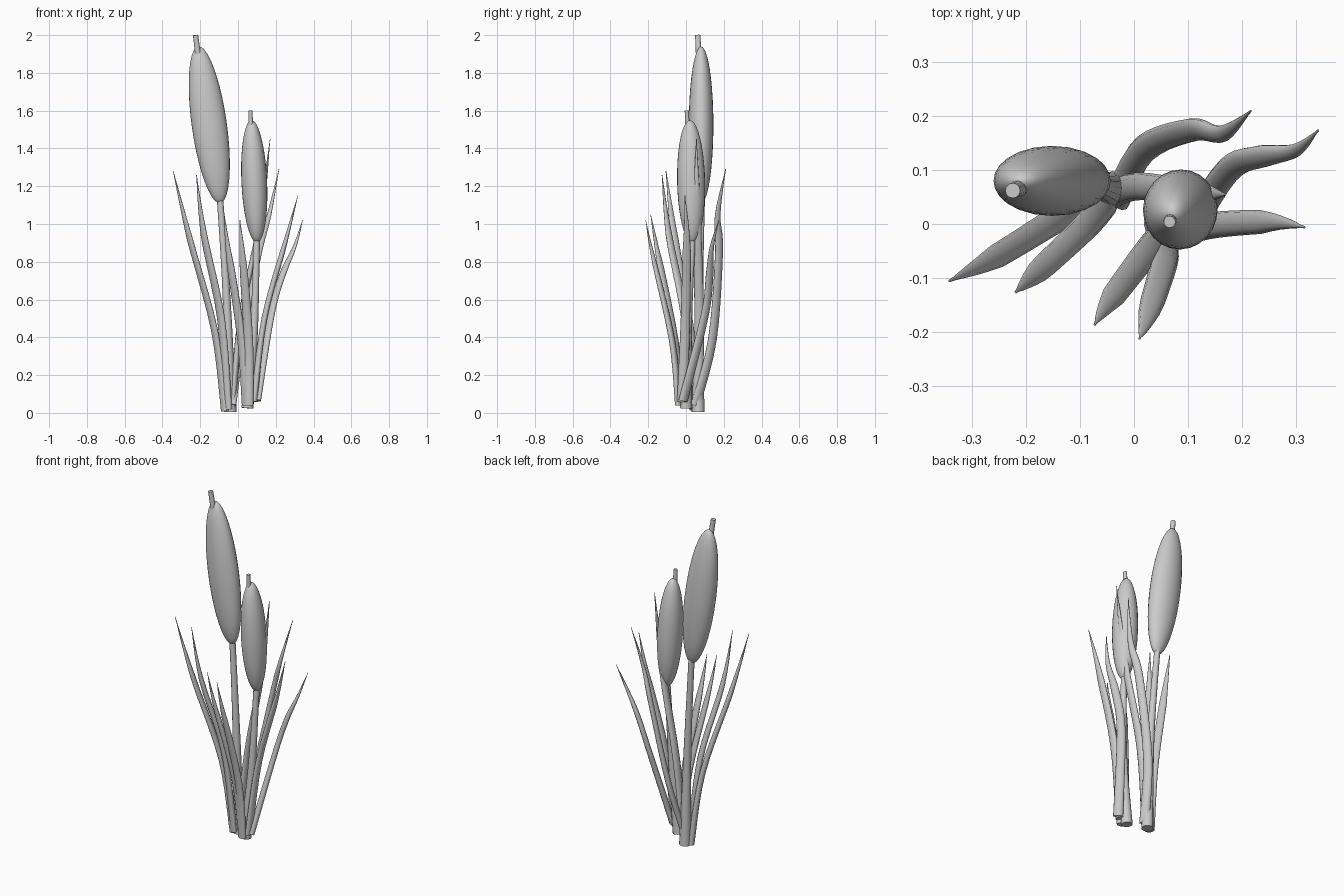
import bpy, bmesh, math
from mathutils import Vector, Matrix

if "Cube" in bpy.data.objects:
    bpy.data.objects.remove(bpy.data.objects["Cube"])


def smooth_path(pts, n=5):
    """Catmull-Rom curve through the points."""
    p = [Vector(q) for q in [pts[0], *pts, pts[-1]]]
    out = []
    for a, b, c, d in zip(p, p[1:], p[2:], p[3:]):
        for k in range(n):
            t = k / n
            out.append(0.5 * (2 * b + (c - a) * t + (2 * a - 5 * b + 4 * c - d) * t ** 2
                              + (3 * b - a - 3 * c + d) * t ** 3))
    return out + [p[-1]]


def finish(name, bm):
    bmesh.ops.recalc_face_normals(bm, faces=bm.faces[:])
    me = bpy.data.meshes.new(name)
    bm.to_mesh(me)
    bm.free()
    ob = bpy.data.objects.new(name, me)
    bpy.context.collection.objects.link(ob)
    bpy.ops.object.select_all(action='DESELECT')
    ob.select_set(True)
    bpy.context.view_layer.objects.active = ob
    bpy.ops.object.shade_smooth_by_angle(angle=math.radians(50))


def sweep(name, pts, size, side, sides=12):
    """Closed elliptical tube; size(t) gives half width and half thickness."""
    path = smooth_path(pts)
    bm = bmesh.new()
    rings = []
    for i, pos in enumerate(path):
        tan = (path[min(i + 1, len(path) - 1)] - path[max(i - 1, 0)]).normalized()
        u = (side - tan * side.dot(tan)).normalized()
        v = tan.cross(u)
        w, h = size((pos.z - path[0].z) / (path[-1].z - path[0].z))
        angles = [math.tau * k / sides for k in range(sides)]
        rings.append([bm.verts.new(pos + u * w * math.cos(q) + v * h * math.sin(q))
                      for q in angles])
    for r, s in zip(rings, rings[1:]):
        for k in range(sides):
            bm.faces.new((r[k - 1], r[k], s[k], s[k - 1]))
    bm.faces.new(rings[0])
    bm.faces.new(rings[-1])
    finish(name, bm)


def stalk(name, r0, r1, *pts):
    """Round stem tapering quickly near its foot."""
    def size(t):
        r = r1 + (r0 - r1) * (1 - t) ** 2
        return r, r
    sweep(name, pts, size, Vector((1, 0, 0)))


def leaf(name, *pts):
    """Flattened blade, broad side across its lean, narrowing to a point."""
    def size(t):
        w = .028 * (1 - .27 * t) * max(.06, min(1, (1 - t) / .28)) ** .8
        return w, w * .62
    lean = Vector(pts[-1]) - Vector(pts[0])
    sweep("leaf_" + name, pts, size, Vector((-lean.y, lean.x, 0)).normalized())


def seed_head(name, centre, radii, axis):
    """Ellipsoid with its long side along axis."""
    bm = bmesh.new()
    bmesh.ops.create_uvsphere(bm, u_segments=24, v_segments=20, radius=1)
    rot = Vector((0, 0, 1)).rotation_difference(Vector(axis)).to_matrix().to_4x4()
    m = Matrix.Translation(centre) @ rot @ Matrix.Diagonal((*radii, 1))
    bmesh.ops.transform(bm, matrix=m, verts=bm.verts[:])
    finish(name, bm)


# tall cattail
stalk("tall_stalk", .033, .017, (-.04, .065, .005), (-.06, .07, .6), (-.097, .084, 1.16))
seed_head("tall_seed_head", (-.152, .08, 1.525), (.093, .065, .419), (-.14, 0, 1))
stalk("tall_spike", .016, .014, (-.21, .068, 1.89), (-.225, .062, 2))

# short cattail
stalk("short_stalk", .032, .017, (.05, 0, .025), (.085, .01, .45), (.1, .035, .94))
seed_head("short_seed_head", (.086, .027, 1.225), (.068, .074, .325), (-.045, -.02, 1))
stalk("short_spike", .014, .011, (.068, .008, 1.5), (.066, .004, 1.6))

# leaves of the tall clump, base to tip
leaf("outer_left", (-.07, .05, .01), (-.125, .02, .44), (-.255, -.06, .92), (-.343, -.106, 1.28))
leaf("inner_left", (-.055, .04, .02), (-.09, -.005, .5), (-.18, -.09, .94), (-.22, -.127, 1.26))
leaf("back", (-.03, .05, .04), (.02, .14, .39), (.11, .175, .85), (.165, .168, 1.05), (.217, .21, 1.29))
leaf("tallest", (-.03, .06, .03), (.015, .07, .5), (.115, .058, 1), (.17, .055, 1.45))

# leaves of the short clump
leaf("front_left", (.045, -.03, .04), (.018, -.06, .39), (-.05, -.15, .85), (-.073, -.187, 1.05))
leaf("front", (.055, -.04, .04), (.055, -.075, .39), (.022, -.182, .86), (.01, -.213, 1.02))
leaf("right", (.085, -.02, .06), (.14, -.003, .5), (.255, .004, .92), (.317, -.006, 1.15))
leaf("back_right", (.1, -.015, .065), (.175, .1, .52), (.235, .125, .73), (.3, .137, .88), (.342, .174, 1.02))
